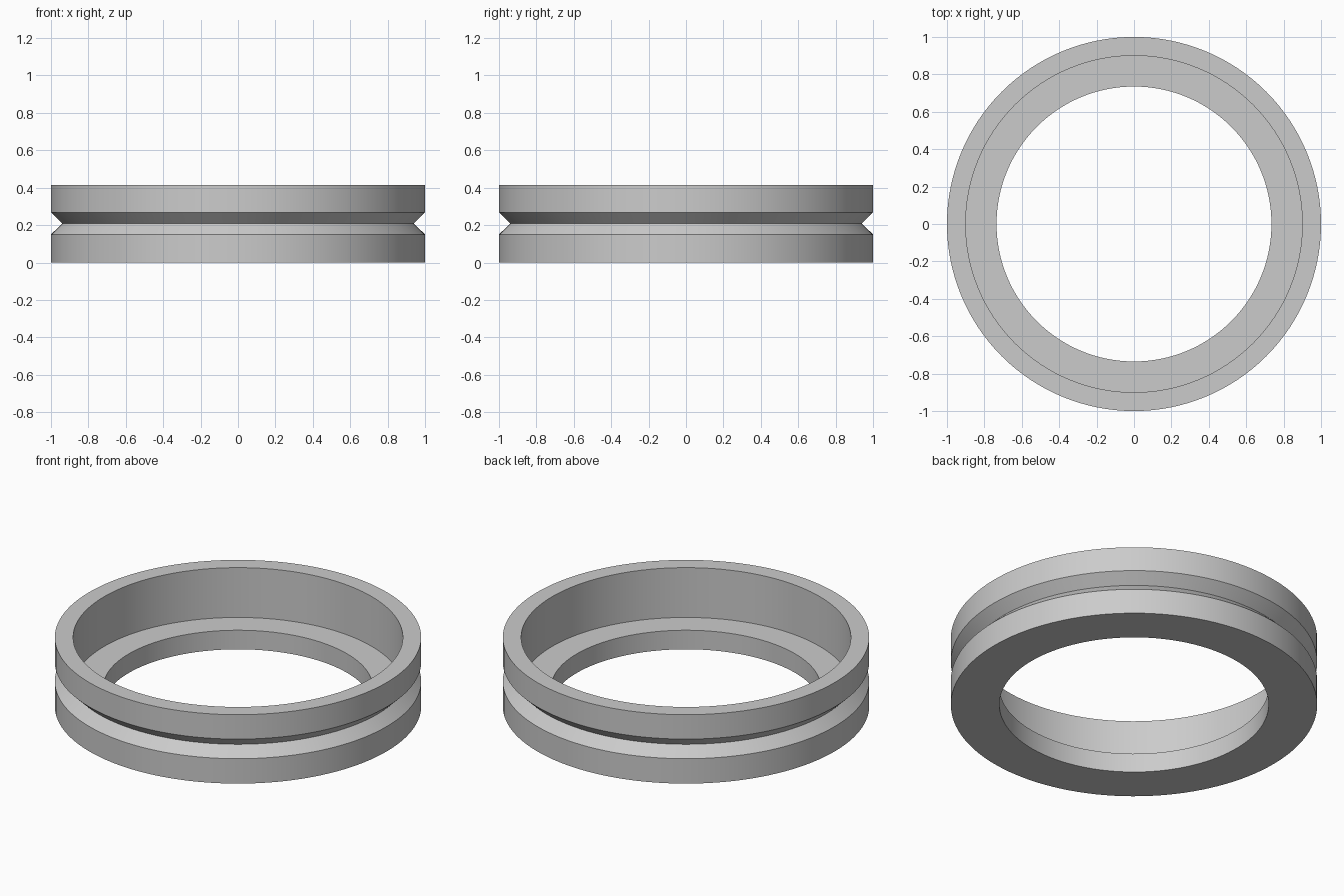
import bpy, bmesh, math
from mathutils import Matrix

cube = bpy.data.objects.get("Cube")
if cube:
    bpy.data.objects.remove(cube, do_unlink=True)

# Single flat grey material
grey = bpy.data.materials.new("light_grey")
grey.use_nodes = True
color = (0.6, 0.6, 0.6, 1.0)
grey.diffuse_color = color
grey.node_tree.nodes["Principled BSDF"].inputs["Base Color"].default_value = color

# Ring dimensions
outer, rim, bore = 1.0, 0.9, 0.735
height, ledge = 0.415, 0.115
groove_low, groove_high, groove_radius = 0.15, 0.268, 0.94
segments = 128

# Closed cross-section (radius, z): outer wall with V groove, rim, stepped bore
profile = [
    (bore, 0), (outer, 0),
    (outer, groove_low), (groove_radius, (groove_low + groove_high) / 2), (outer, groove_high),
    (outer, height), (rim, height),
    (rim, ledge), (bore, ledge),
]

# Revolve the cross-section around z
bm = bmesh.new()
rings = []
for i in range(segments):
    turn = Matrix.Rotation(math.tau * i / segments, 3, "Z")
    rings.append([bm.verts.new(turn @ bm.verts.new((r, 0, z)).co) for r, z in profile])
bmesh.ops.delete(bm, geom=[v for v in bm.verts if v not in {w for ring in rings for w in ring}], context="VERTS")
n = len(profile)
for i, ring in enumerate(rings):
    following = rings[(i + 1) % segments]
    for j in range(n):
        k = (j + 1) % n
        bm.faces.new((ring[j], following[j], following[k], ring[k]))
bmesh.ops.recalc_face_normals(bm, faces=bm.faces)

mesh = bpy.data.meshes.new("grooved_ring")
bm.to_mesh(mesh)
bm.free()
mesh.materials.append(grey)
ring_object = bpy.data.objects.new("grooved_ring", mesh)
bpy.context.collection.objects.link(ring_object)

# Smooth walls with crisp profile edges
bpy.ops.object.select_all(action="DESELECT")
ring_object.select_set(True)
bpy.context.view_layer.objects.active = ring_object
bpy.ops.object.shade_smooth_by_angle(angle=math.radians(30))
